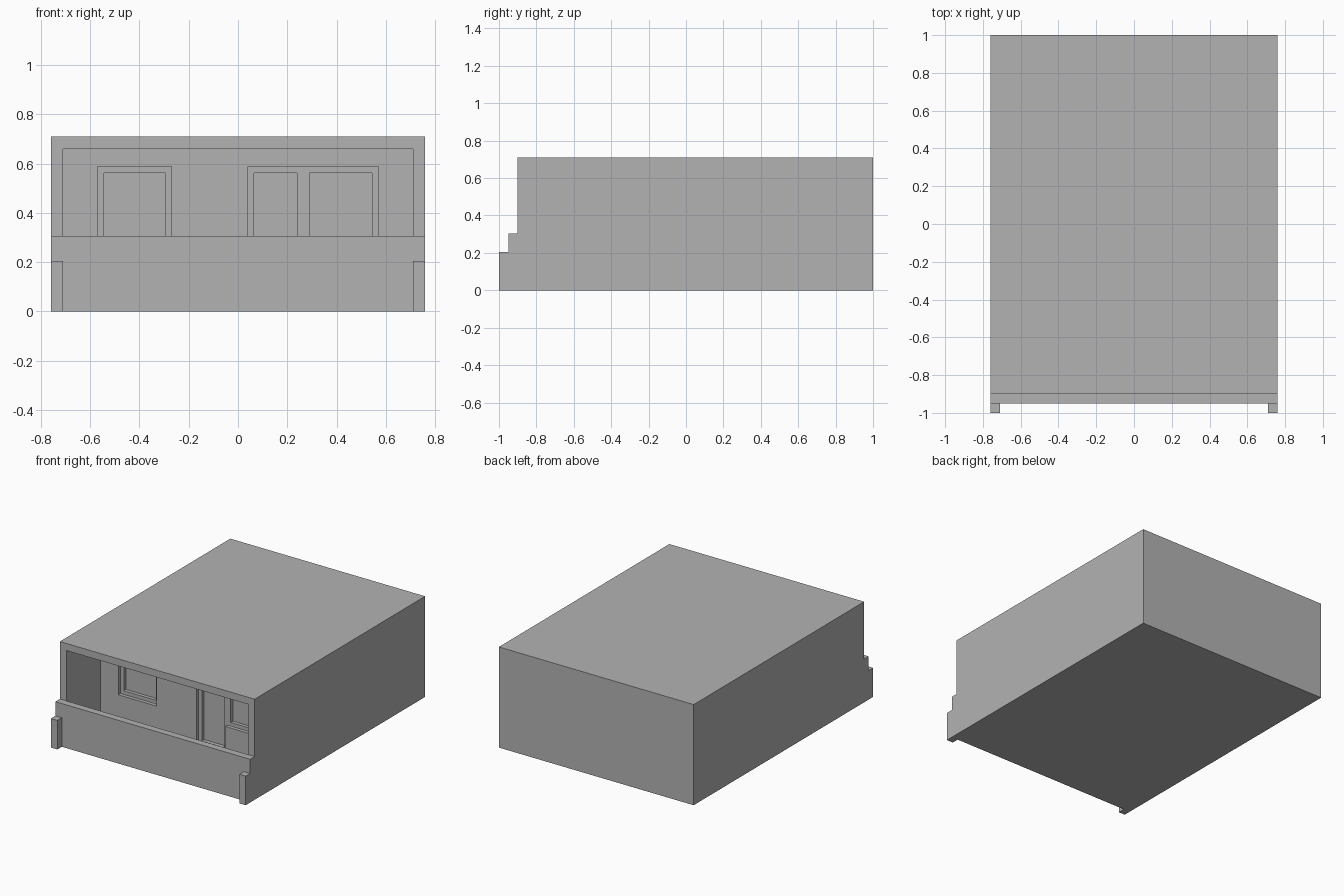
import bpy
import bmesh

cube = bpy.data.objects.get("Cube")
if cube:
    bpy.data.objects.remove(cube)

concrete = bpy.data.materials.new("concrete_grey")
concrete.use_nodes = True
GREY = (0.45, 0.45, 0.45, 1)
concrete.diffuse_color = GREY
concrete.node_tree.nodes["Principled BSDF"].inputs["Base Color"].default_value = GREY

HALF, WALL = 0.76, 0.05          # half width, shell thickness
FRONT, BACK, TOP = -0.9, 1.0, 0.71
RAIL = 0.305                     # parapet height
ROOM = -0.52                     # wall at the back of the balcony
HEAD, SILL = 0.587, 0.24         # window top and bottom
FRAME = 0.025                    # frame width and step depth


def extrude(name, profile, x0, x1):
    """Extrude a (y, z) profile along x."""
    bm = bmesh.new()
    face = bm.faces.new([bm.verts.new((x0, y, z)) for y, z in profile])
    new = bmesh.ops.extrude_face_region(bm, geom=[face])["geom"]
    bmesh.ops.translate(bm, vec=(x1 - x0, 0, 0),
                        verts=[v for v in new if isinstance(v, bmesh.types.BMVert)])
    bmesh.ops.recalc_face_normals(bm, faces=bm.faces)
    mesh = bpy.data.meshes.new(name)
    bm.to_mesh(mesh)
    bm.free()
    mesh.materials.append(concrete)
    obj = bpy.data.objects.new(name, mesh)
    bpy.context.collection.objects.link(obj)
    return obj


def box(name, x0, x1, y0, y1, z0, z1):
    return extrude(name, [(y0, z0), (y1, z0), (y1, z1), (y0, z1)], x0, x1)


def cut(target, cutter):
    """Subtract the cutter for good and delete it."""
    mod = target.modifiers.new("cut", "BOOLEAN")
    mod.operation = "DIFFERENCE"
    mod.solver = "EXACT"
    mod.object = cutter
    bpy.context.view_layer.objects.active = target
    bpy.ops.object.modifier_apply(modifier=mod.name)
    bpy.data.objects.remove(cutter)


# Main block with the parapet across its front
block = extrude("balcony_block", [
    (FRONT - WALL, 0), (BACK, 0), (BACK, TOP),
    (FRONT, TOP), (FRONT, RAIL), (FRONT - WALL, RAIL)], -HALF, HALF)

# Balcony recess
cut(block, box("recess_cutter", WALL - HALF, HALF - WALL, FRONT, ROOM, WALL, TOP - WALL))

# Openings, each stepped back once for the frame
front = ROOM - 0.1
for x0, x1, z0 in ((-0.57, -0.27, SILL), (0.04, 0.265, WALL), (0.265, 0.57, SILL)):
    cut(block, box("opening_cutter", x0, x1, front, ROOM + FRAME, z0, HEAD))
for x0, x1, z0 in ((-0.57, -0.27, SILL), (0.04, 0.265, WALL), (0.265, 0.57, SILL)):
    cut(block, box("pane_cutter", x0 + FRAME, x1 - FRAME, front, ROOM + 2 * FRAME,
                   z0 + FRAME, HEAD - FRAME))

# Short corner piers in front of the parapet
for side, x0 in (("right", -HALF), ("left", HALF - WALL)):
    box(side + "_pier", x0, x0 + WALL, -1, FRONT - WALL, 0, 0.205)
